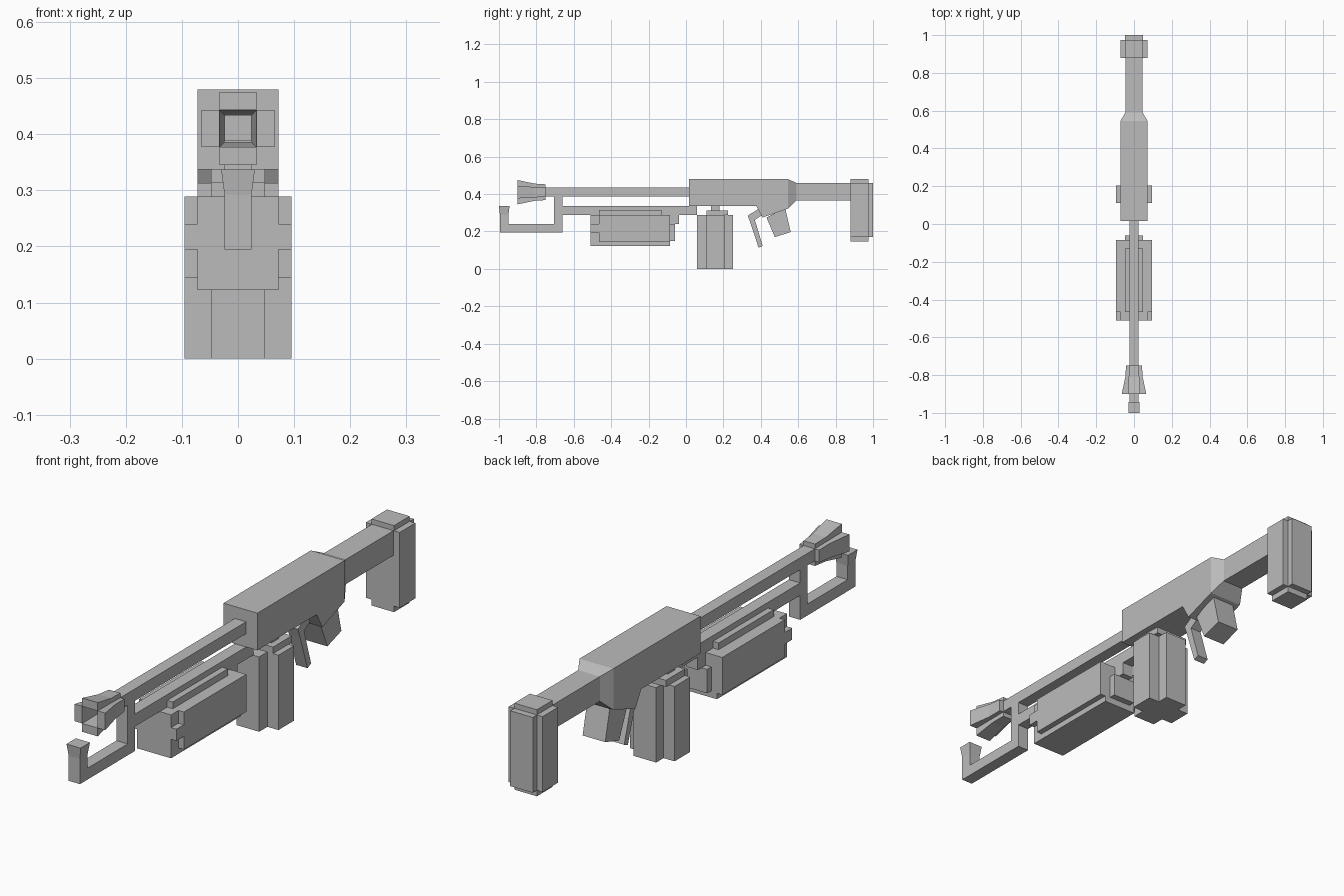
import bpy
import bmesh

cube = bpy.data.objects.get("Cube")
if cube:
    bpy.data.objects.remove(cube, do_unlink=True)

grey = bpy.data.materials.new("plain grey")
grey.use_nodes = True
grey.diffuse_color = (0.5, 0.5, 0.5, 1)
grey.node_tree.nodes["Principled BSDF"].inputs["Base Color"].default_value = (0.5, 0.5, 0.5, 1)


def finish(name, bm):
    bmesh.ops.recalc_face_normals(bm, faces=bm.faces[:])
    mesh = bpy.data.meshes.new(name)
    bm.to_mesh(mesh)
    bm.free()
    mesh.materials.append(grey)
    obj = bpy.data.objects.new(name, mesh)
    bpy.context.collection.objects.link(obj)
    return obj


def skin(bm, rings):
    """Bridge matching rings of points and cap both ends."""
    loops = [[bm.verts.new(p) for p in ring] for ring in rings]
    n = len(loops[0])
    for a, b in zip(loops, loops[1:]):
        for i in range(n):
            j = (i + 1) % n
            bm.faces.new((a[i], a[j], b[j], b[i]))
    bm.faces.new(loops[0])
    bm.faces.new(loops[-1])


def blocks(name, *boxes):
    """Boxes centred on x, each given as half width, y range, z range."""
    bm = bmesh.new()
    for w, y0, y1, z0, z1 in boxes:
        skin(bm, [[(-w, y, z0), (w, y, z0), (w, y, z1), (-w, y, z1)] for y in (y0, y1)])
    return finish(name, bm)


def side_profile(name, w, points):
    """Side outline extruded across x."""
    bm = bmesh.new()
    skin(bm, [[(x, y, z) for y, z in points] for x in (-w, w)])
    return finish(name, bm)


def taper(name, *stations):
    """Rectangular sections along y: y, x range, z range."""
    bm = bmesh.new()
    skin(bm, [[(x0, y, z0), (x1, y, z0), (x1, y, z1), (x0, y, z1)]
              for y, x0, x1, z0, z1 in stations])
    return finish(name, bm)


# Barrel and lower rail
axis_z = 0.41
blocks("barrel", (0.024, -0.8, 0.03, 0.388, 0.434))
blocks("lower_rail", (0.024, -0.67, 0.06, 0.289, 0.337))

# Flared muzzle: four flaps around a square opening
flare = [(-0.9, 0.033, 0.065), (-0.81, 0.028, 0.046), (-0.75, 0.024, 0.042)]
for side, s in (("left", 1), ("right", -1)):
    taper("muzzle_flap_" + side,
          *[(y, s * i, s * o, axis_z - i, axis_z + i) for y, i, o in flare])
for side, s in (("top", 1), ("bottom", -1)):
    taper("muzzle_flap_" + side,
          *[(y, -i, i, axis_z + s * i, axis_z + s * o) for y, i, o in flare])

# Front bracket with flared tip
blocks("front_bracket",
       (0.024, -0.995, -0.66, 0.195, 0.239),
       (0.024, -0.705, -0.66, 0.239, 0.39),
       (0.024, -0.995, -0.949, 0.239, 0.292))
bm = bmesh.new()
skin(bm, [[(-w, y0, z), (w, y0, z), (w, y1, z), (-w, y1, z)]
          for w, y0, y1, z in ((0.024, -0.995, -0.949, 0.292), (0.03, -1, -0.943, 0.337))])
finish("bracket_tip", bm)

# Stepped tank below the rail
blocks("tank",
       (0.072, -0.51, -0.085, 0.122, 0.289),
       (0.095, -0.465, -0.085, 0.145, 0.289),
       (0.095, -0.51, -0.085, 0.195, 0.24),
       (0.048, -0.465, -0.13, 0.289, 0.315),
       (0.048, -0.085, -0.06, 0.148, 0.24))
blocks("tank_connector", (0.024, -0.085, -0.037, 0.24, 0.289))

# Cross-shaped magazine with stepped neck
blocks("magazine",
       (0.095, 0.11, 0.205, 0, 0.288),
       (0.048, 0.06, 0.25, 0, 0.288))
blocks("magazine_neck",
       (0.072, 0.11, 0.225, 0.288, 0.313),
       (0.048, 0.135, 0.18, 0.313, 0.337))

# Receiver with tapered rear
side_profile("receiver", 0.072, [(0.015, 0.337), (0.015, 0.48), (0.545, 0.48),
                                 (0.545, 0.322), (0.41, 0.275), (0.375, 0.337)])
taper("receiver_taper",
      (0.545, -0.072, 0.072, 0.322, 0.48),
      (0.59, -0.046, 0.046, 0.365, 0.46))

# Trigger and grip
side_profile("trigger", 0.024, [(0.33, 0.285), (0.395, 0.325), (0.41, 0.29), (0.368, 0.262),
                                (0.41, 0.123), (0.388, 0.113), (0.343, 0.25)])
side_profile("grip", 0.048, [(0.43, 0.275), (0.53, 0.325), (0.56, 0.197), (0.475, 0.17)])

# Stock and stepped butt pad
blocks("stock", (0.046, 0.59, 0.9, 0.365, 0.46))
blocks("butt_pad",
       (0.072, 0.88, 0.975, 0.17, 0.46),
       (0.048, 0.88, 0.975, 0.147, 0.48),
       (0.048, 0.975, 1, 0.17, 0.46))
